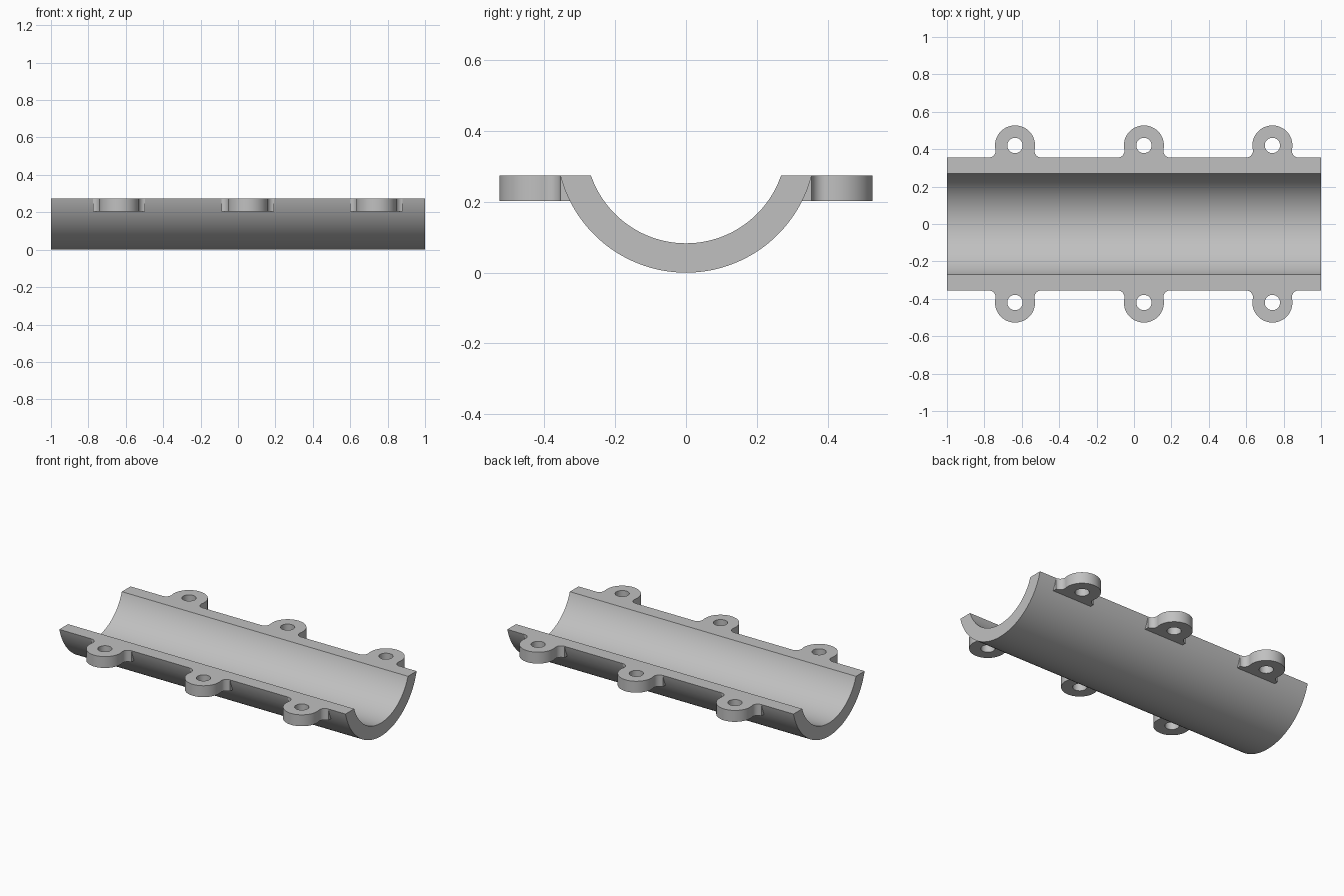
import bpy
import bmesh
from math import sin, cos, asin, atan2, pi, sqrt

TOP, AXIS_Z = 0.275, 0.367          # split plane and pipe axis heights
R_OUT, R_IN = 0.367, 0.284          # pipe radii
LUG_Y, LUG_R, HOLE_R, LUG_BOTTOM = 0.42, 0.107, 0.041, 0.203
FILLET = 0.036
LUG_XS = (-0.636, 0.053, 0.74)

if "Cube" in bpy.data.objects:
    bpy.data.objects.remove(bpy.data.objects["Cube"], do_unlink=True)

grey = bpy.data.materials.new("light grey")
grey.use_nodes = True
colour = (0.53, 0.53, 0.53, 1)
grey.diffuse_color = colour
grey.node_tree.nodes["Principled BSDF"].inputs["Base Color"].default_value = colour


def arc(cx, cy, r, a, b, n):
    return [(cx + r * cos(a + (b - a) * i / n), cy + r * sin(a + (b - a) * i / n))
            for i in range(n + 1)]


def prism(bm, points, offset):
    """Extrude a closed 3D outline along an offset."""
    face = bm.faces.new([bm.verts.new(p) for p in points])
    new = bmesh.ops.extrude_face_region(bm, geom=[face])["geom"]
    bmesh.ops.translate(bm, vec=offset, verts=[v for v in new if isinstance(v, bmesh.types.BMVert)])


def make_object(name, bm):
    bmesh.ops.recalc_face_normals(bm, faces=bm.faces)
    mesh = bpy.data.meshes.new(name)
    bm.to_mesh(mesh)
    bm.free()
    mesh.materials.append(grey)
    ob = bpy.data.objects.new(name, mesh)
    bpy.context.collection.objects.link(ob)
    return ob


# Half pipe shell: arc-shaped section swept along x
drop = AXIS_Z - TOP
a_out, a_in = asin(drop / R_OUT), asin(drop / R_IN)
section = arc(0, AXIS_Z, R_OUT, -pi + a_out, -a_out, 72)
section += arc(0, AXIS_Z, R_IN, -a_in, -pi + a_in, 72)
bm = bmesh.new()
prism(bm, [(-1, y, z) for y, z in section], (2, 0, 0))
shell = make_object("half_pipe_shell", bm)

# Lug outline: round ear blended into the pipe edge by two fillets
edge_y = sqrt(R_OUT ** 2 - drop ** 2)
fy = edge_y + FILLET
fx = sqrt((LUG_R + FILLET) ** 2 - (LUG_Y - fy) ** 2)
touch = atan2(fy - LUG_Y, fx)
right = arc(fx, fy, FILLET, 1.5 * pi, pi + touch, 10)
left = [(-x, y) for x, y in reversed(right)]
ear = arc(0, LUG_Y, LUG_R, touch, pi - touch, 48)
outline = [(fx, 0.31)] + right + ear[1:-1] + left + [(-fx, 0.31)]
hole = arc(0, LUG_Y, HOLE_R, 0, 2 * pi, 40)[:-1]


def lug_set(name, points, z0, z1):
    bm = bmesh.new()
    for x in LUG_XS:
        for side in (-1, 1):
            prism(bm, [(x + px, side * py, z0) for px, py in points], (0, 0, z1 - z0))
    return make_object(name, bm)


lugs = lug_set("bolt_lugs", outline, LUG_BOTTOM, TOP)
holes = lug_set("bolt_hole_cutter", hole, 0.1, 0.4)

# Fuse the lugs to the shell and drill the bolt holes
bpy.context.view_layer.objects.active = shell
for tool, operation in ((lugs, "UNION"), (holes, "DIFFERENCE")):
    mod = shell.modifiers.new(operation.lower(), "BOOLEAN")
    mod.operation, mod.object, mod.solver = operation, tool, "EXACT"
    bpy.ops.object.modifier_apply(modifier=mod.name)
    bpy.data.objects.remove(tool, do_unlink=True)

bpy.ops.object.select_all(action="DESELECT")
shell.select_set(True)
bpy.ops.object.shade_smooth_by_angle(angle=0.5)
